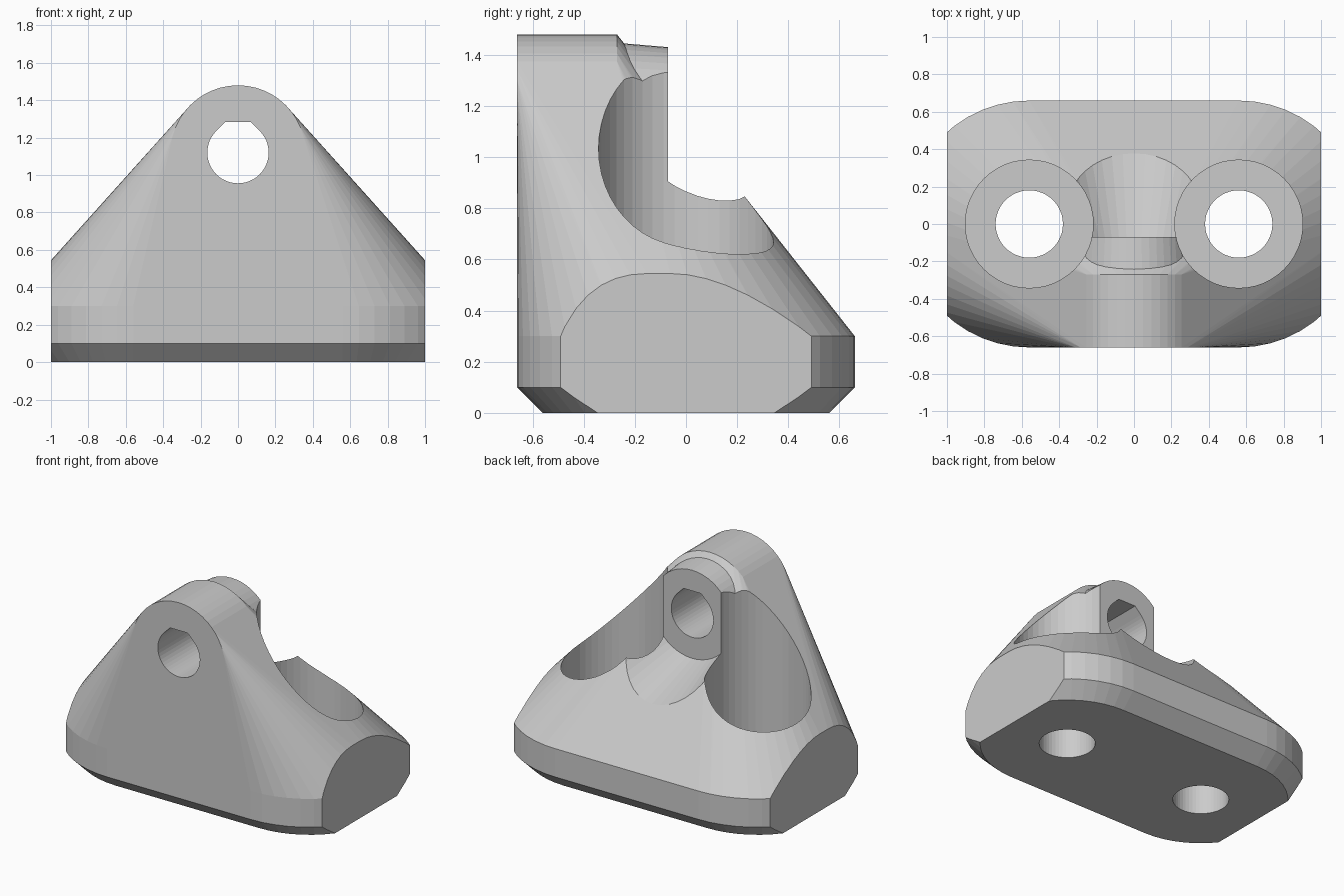
import bpy, bmesh, math
from mathutils import Vector, Matrix

if "Cube" in bpy.data.objects:
    bpy.data.objects.remove(bpy.data.objects["Cube"], do_unlink=True)

SEG = 48
BOLT_X = 0.56      # bolt spacing from centre
AXIS_Z = 1.12      # height of the pivot bore
BASE_R = 0.66

grey = bpy.data.materials.new("plain grey")
grey.use_nodes = True
grey.diffuse_color = (0.6, 0.6, 0.6, 1)
grey.node_tree.nodes["Principled BSDF"].inputs["Base Color"].default_value = (0.6, 0.6, 0.6, 1)


def ring(radius):
    steps = [2 * math.pi * i / SEG for i in range(SEG)]
    return [(radius * math.cos(a), radius * math.sin(a)) for a in steps]


def hull_object(name, points):
    """Convex solid wrapped around the given points."""
    bm = bmesh.new()
    for p in points:
        bm.verts.new(p)
    res = bmesh.ops.convex_hull(bm, input=bm.verts)
    loose = [v for v in bm.verts if not v.link_faces]
    bmesh.ops.delete(bm, geom=loose, context='VERTS')
    bmesh.ops.dissolve_limit(bm, angle_limit=0.001, verts=bm.verts, edges=bm.edges)
    bmesh.ops.recalc_face_normals(bm, faces=bm.faces)
    mesh = bpy.data.meshes.new(name)
    bm.to_mesh(mesh)
    bm.free()
    mesh.materials.append(grey)
    obj = bpy.data.objects.new(name, mesh)
    bpy.context.collection.objects.link(obj)
    return obj


def upright(x, z, radius):
    return [(x + u, v, z) for u, v in ring(radius)]


def along_y(y, profile):
    return [(u, y, AXIS_Z + v) for u, v in profile]


def combine(target, tool, operation):
    """Apply a boolean and remove the tool."""
    mod = target.modifiers.new("combine", 'BOOLEAN')
    mod.operation = operation
    mod.solver = 'EXACT'
    mod.object = tool
    tool.hide_render = True
    bpy.ops.object.select_all(action='DESELECT')
    bpy.context.view_layer.objects.active = target
    target.select_set(True)
    bpy.ops.object.modifier_apply(modifier=mod.name)
    bpy.data.objects.remove(tool, do_unlink=True)


# Body: chamfered rounded base blended up to the pivot barrel
points = along_y(-BASE_R, ring(0.36)) + along_y(-0.27, ring(0.36))
for x in (-BOLT_X, BOLT_X):
    for z, r in ((0, BASE_R - 0.1), (0.1, BASE_R), (0.3, BASE_R)):
        points += upright(x, z, r)
body = hull_object("bracket_body", points)

# Flat ends
end_block = hull_object("end_limits", [(x, y, z) for x in (-1, 1) for y in (-2, 2) for z in (-1, 3)])
combine(body, end_block, 'INTERSECT')

# Flared scoop behind the pivot
scoop = hull_object("scoop_cutter", along_y(-0.07, ring(0.312)) + along_y(0.73, ring(0.58)))
combine(body, scoop, 'DIFFERENCE')

# Tapered boss on the back of the barrel
boss = hull_object("pivot_boss", along_y(-0.45, ring(0.342)) + along_y(-0.07, ring(0.31)))
combine(body, boss, 'UNION')

# Bolt head pockets and bolt holes
for x in (-BOLT_X, BOLT_X):
    for radius, low in ((0.342, 0.3), (0.18, -0.5)):
        cutter = hull_object("bolt_cutter", upright(x, low, radius) + upright(x, 2, radius))
        combine(body, cutter, 'DIFFERENCE')

# Pivot bore: round with a flat-topped peak
bore_r = 0.164
flat = bore_r * (math.sqrt(2) - 1)
profile = ring(bore_r) + [(-flat, bore_r), (flat, bore_r)]
bore = hull_object("bore_cutter", along_y(-1, profile) + along_y(1, profile))
combine(body, bore, 'DIFFERENCE')

body.data.materials.clear()
body.data.materials.append(grey)
for face in body.data.polygons:
    face.material_index = 0
    face.use_smooth = False
